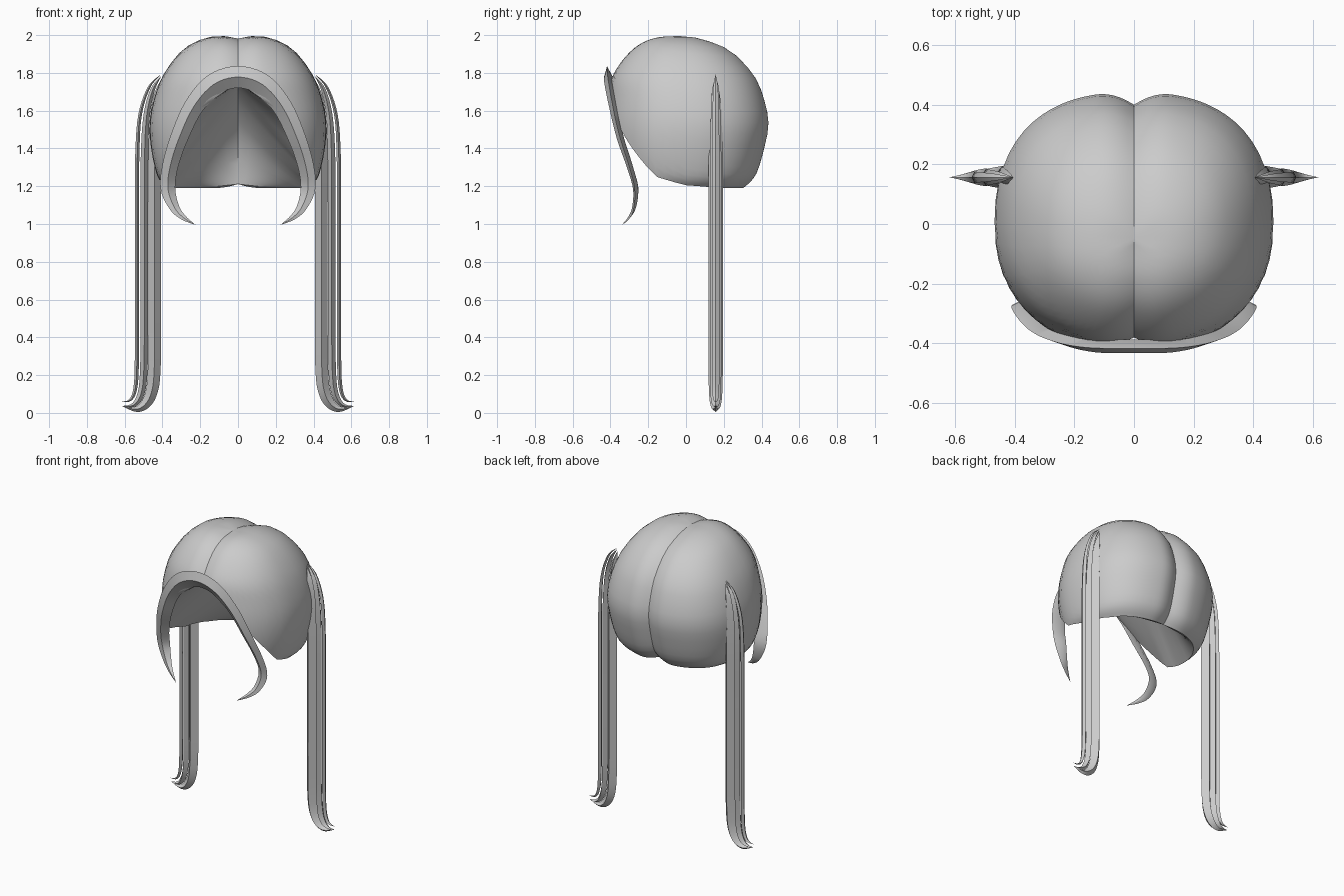
import bpy, bmesh, math
from mathutils import Vector

if "Cube" in bpy.data.objects:
    bpy.data.objects.remove(bpy.data.objects["Cube"])


def spline(pts, u):
    """Catmull-Rom through tuples of any length, u measured in points."""
    n = len(pts) - 1
    i = min(max(int(u), 0), n - 1)
    t = u - i
    b, c = pts[i], pts[i + 1]
    a = pts[i - 1] if i > 0 else tuple(2 * p - q for p, q in zip(b, c))
    d = pts[i + 2] if i + 2 <= n else tuple(2 * q - p for p, q in zip(b, c))
    return [0.5 * (2 * q + (r - p) * t + (2 * p - 5 * q + 4 * r - s) * t * t
                   + (3 * q - p - 3 * r + s) * t ** 3) for p, q, r, s in zip(a, b, c, d)]


def make(name, rows, closed, mirror):
    """Skin a grid of points and shade it."""
    bm = bmesh.new()
    grid = [[bm.verts.new(p) for p in row] for row in rows]
    m = len(rows[0])
    for r0, r1 in zip(grid, grid[1:]):
        for j in range(m if closed else m - 1):
            k = (j + 1) % m
            bm.faces.new((r0[j], r0[k], r1[k], r1[j]))
    bmesh.ops.remove_doubles(bm, verts=bm.verts, dist=0.0002)
    bmesh.ops.recalc_face_normals(bm, faces=bm.faces)
    me = bpy.data.meshes.new(name)
    bm.to_mesh(me)
    bm.free()
    ob = bpy.data.objects.new(name, me)
    bpy.context.collection.objects.link(ob)
    bpy.ops.object.select_all(action='DESELECT')
    ob.select_set(True)
    bpy.context.view_layer.objects.active = ob
    if mirror:
        mod = ob.modifiers.new("Mirror", 'MIRROR')
        mod.merge_threshold = 0.0005
        bpy.ops.object.modifier_apply(modifier=mod.name)
    bpy.ops.object.shade_smooth_by_angle(angle=math.radians(30))
    return ob


def strand(name, path, mirror, lean=0.0, steps=5):
    """Diamond section swept along (x, y, z, half width, half thickness)."""
    n = (len(path) - 1) * steps
    pts = [spline(path, i / steps) for i in range(n + 1)]
    rows = []
    for i, p in enumerate(pts):
        c = Vector(p[:3])
        tan = (Vector(pts[min(i + 1, n)][:3]) - Vector(pts[max(i - 1, 0)][:3])).normalized()
        side = tan.cross(Vector((0, 1, 0))).normalized()
        depth = side.cross(tan)
        w, t = max(p[3], 0), max(p[4], 0)
        rows.append([c + side * w, c + depth * (t + lean * w / 2),
                     c - side * w + depth * lean * w, c - depth * t])
    return make(name, rows, True, mirror)


# Hair cap: two mirrored lobes. Rows are z, half width, front y, back y
profile = [(2.005, 0, -.05, -.05), (1.985, .17, -.19, .08), (1.92, .295, -.30, .24),
           (1.79, .395, -.395, .365), (1.66, .445, -.42, .42), (1.53, .468, -.43, .443),
           (1.40, .46, -.42, .42), (1.28, .435, -.39, .385), (1.225, .41, -.35, .35),
           (1.19, .37, -.30, .31)]
# Lower edge height by angle from the front
edge = [(0, 1.76), (16, 1.71), (31, 1.56), (52, 1.38), (68, 1.25), (90, 1.205),
        (120, 1.19), (180, 1.19)]


def edge_u(deg):
    z = next(a[1] + (b[1] - a[1]) * (deg - a[0]) / (b[0] - a[0])
             for a, b in zip(edge, edge[1:]) if deg <= b[0] + 1e-6)
    lo, hi = 0.0, len(profile) - 1.0
    for _ in range(30):
        mid = (lo + hi) / 2
        if spline(profile, mid)[0] > z:
            lo = mid
        else:
            hi = mid
    return lo


COLS, ROWS = 40, 20
columns = []
for i in range(COLS + 1):
    k = i / COLS
    phi = math.pi * (k - 0.6 * math.sin(2 * math.pi * k) / (2 * math.pi))
    s, c = max(math.sin(phi), 0), math.cos(phi)
    if i in (0, COLS):
        s = 0
    e = 0.87 + 0.05 * c                        # squarer at the back
    end = edge_u(math.degrees(phi))
    col = []
    for j in range(ROWS + 1):
        z, rx, yf, yb = spline(profile, end * j / ROWS)
        x = rx * s ** e
        y = (yf + yb) / 2 - (yb - yf) / 2 * math.copysign(abs(c) ** e, c)
        g = max(0, 1 - x / 0.13) ** 2          # groove along the parting
        depth = 0.095 if y > 0 else 0.06
        col.append((x, y * (1 - depth * g), 1.58 + (z - 1.58) * (1 - 0.055 * g)))
    columns.append(col)
make("hair_cap", columns, False, True)

# Hollow of each lobe: from its lower edge up to a bowed centre seam
rim = [Vector(col[-1]) for col in columns]
front, back, bow = rim[0], rim[-1], Vector((0, 0.22, 1.80))
under = []
for p in rim:
    f = min(max((p.y - front.y) / (back.y - front.y), 0), 1)
    if p is back:
        f = 1
    seam = front.lerp(bow, f).lerp(bow.lerp(back, f), f)
    under.append([p.lerp(seam, t / 6) for t in range(7)])
make("cap_hollow", under, False, True)

# Fringe: arched band with pointed ends
half = [(0, -.418, 1.778, .058, .016), (.13, -.415, 1.738, .057, .016),
        (.235, -.392, 1.62, .052, .015), (.31, -.355, 1.46, .047, .013),
        (.358, -.305, 1.31, .042, .011), (.371, -.272, 1.19, .039, .009),
        (.338, -.278, 1.09, .026, .007), (.29, -.303, 1.035, .014, .004),
        (.225, -.34, .995, 0, 0)]
strand("fringe", [(-p[0],) + p[1:] for p in half[:0:-1]] + half, False, lean=0.5)

# Side tails: three nested strands each side, flicking outward at the bottom
Y = 0.157
tails = {
    "tail_inner_strand": (.034, .038, [(.405, 1.77), (.425, 1.68), (.438, 1.55), (.441, 1.35), (.441, 1.05),
                          (.441, .75), (.441, .45), (.443, .25), (.453, .13), (.483, .055),
                          (.535, .02), (.61, .034)]),
    "tail_middle_strand": (.02, .03, [(.405, 1.785), (.452, 1.71), (.484, 1.57), (.495, 1.35), (.496, 1.05),
                           (.496, .75), (.496, .45), (.498, .25), (.507, .13), (.53, .065),
                           (.565, .037), (.615, .036)]),
    "tail_outer_strand": (.011, .02, [(.405, 1.795), (.47, 1.725), (.518, 1.58), (.533, 1.37), (.535, 1.05),
                          (.535, .75), (.535, .45), (.536, .25), (.541, .15), (.555, .09),
                          (.58, .063), (.62, .058)]),
}
taper = [0, .6, .85, 1, 1, 1, 1, 1, .95, .8, .45, 0]
for name, (w, t, path) in tails.items():
    strand(name, [(x, Y, z, w * f, t * f) for (x, z), f in zip(path, taper)], True)
